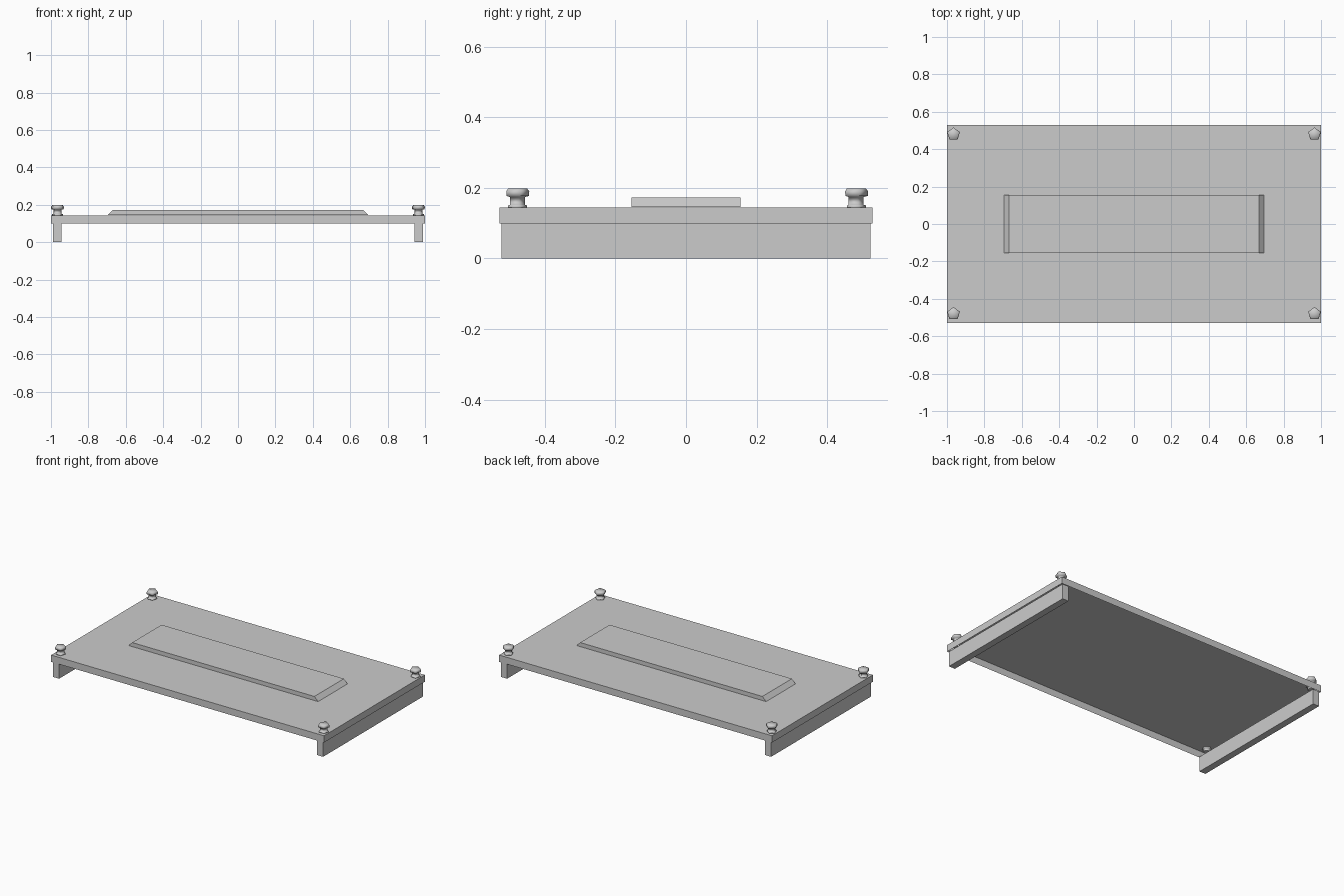
import bpy, bmesh
from math import cos, sin, pi, radians

if "Cube" in bpy.data.objects:
    bpy.data.objects.remove(bpy.data.objects["Cube"])


def make_object(name, bm):
    bmesh.ops.recalc_face_normals(bm, faces=bm.faces)
    mesh = bpy.data.meshes.new(name)
    bm.to_mesh(mesh)
    bm.free()
    ob = bpy.data.objects.new(name, mesh)
    bpy.context.collection.objects.link(ob)
    return ob


def box(name, x0, x1, y, z0, z1, inset=0.0, open_bottom=False):
    """Box from x0 to x1, half depth y; inset slopes the two short ends."""
    bm = bmesh.new()
    low = [bm.verts.new((a, b, z0)) for a, b in ((x0, -y), (x1, -y), (x1, y), (x0, y))]
    a0, a1 = x0 + inset, x1 - inset
    top = [bm.verts.new((a, b, z1)) for a, b in ((a0, -y), (a1, -y), (a1, y), (a0, y))]
    bm.faces.new(top)
    for i in range(4):
        j = (i + 1) % 4
        bm.faces.new((low[i], low[j], top[j], top[i]))
    bottom = bm.faces.new(low[::-1])
    bmesh.ops.recalc_face_normals(bm, faces=bm.faces)
    if open_bottom:
        bm.faces.remove(bottom)
    return make_object(name, bm)


def bolt(name, x, y):
    """Five-sided turned bolt with flange, neck and rounded head."""
    profile = [(0.022, 0.12), (0.022, 0.140), (0.030, 0.143), (0.030, 0.150),
               (0.0235, 0.152), (0.0235, 0.174), (0.035, 0.177),
               (0.036, 0.190), (0.030, 0.198)]
    bm = bmesh.new()
    rings = []
    for r, z in profile:
        rings.append([bm.verts.new((x + r * cos(pi / 2 + i * 2 * pi / 5),
                                    y + r * sin(pi / 2 + i * 2 * pi / 5), z))
                      for i in range(5)])
    for a, b in zip(rings, rings[1:]):
        for i in range(5):
            j = (i + 1) % 5
            bm.faces.new((a[i], a[j], b[j], b[i]))
    bm.faces.new(rings[0][::-1])
    bm.faces.new(rings[-1])
    ob = make_object(name, bm)
    bpy.ops.object.select_all(action='DESELECT')
    ob.select_set(True)
    bpy.context.view_layer.objects.active = ob
    bpy.ops.object.shade_smooth_by_angle(angle=radians(75))


# Hollow cover plate and raised centre panel
box("cover_plate", -1.0, 1.0, 0.528, 0.099, 0.144, open_bottom=True)
box("raised_panel", -0.695, 0.695, 0.154, 0.146, 0.173, inset=0.027)

# Support rails under both ends
box("left_rail", -0.99, -0.945, 0.523, 0.0, 0.10)
box("right_rail", 0.945, 0.99, 0.523, 0.0, 0.10)

# Corner bolts
for side, sx in (("left", -1), ("right", 1)):
    for end, sy in (("front", -1), ("back", 1)):
        bolt(f"{end}_{side}_bolt", sx * 0.965, sy * 0.48)
